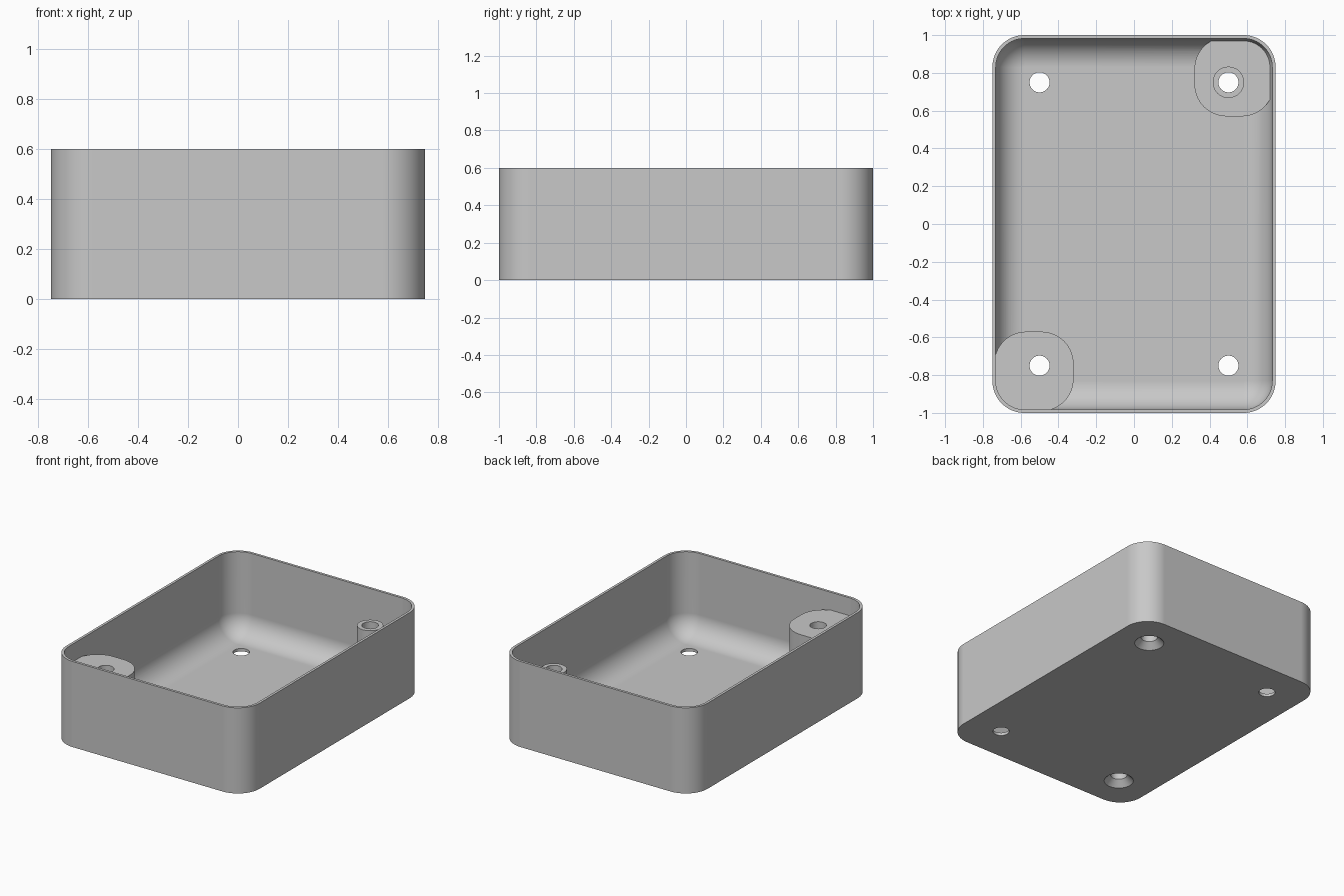
import bpy
import bmesh
from math import sin, cos, pi

HALF_X, HALF_Y, HEIGHT = 0.75, 1.0, 0.6
CORNER, WALL, FLOOR, FILLET = 0.17, 0.018, 0.02, 0.15
POST_TOP, LOW_TOP = 0.475, 0.11
BORE, SINK = 0.053, 0.095
STEPS = 16

cube = bpy.data.objects.get("Cube")
if cube:
    bpy.data.objects.remove(cube, do_unlink=True)

grey = bpy.data.materials.new("plain grey")
grey.use_nodes = True
colour = (0.58, 0.58, 0.58, 1)
grey.diffuse_color = colour
grey.node_tree.nodes["Principled BSDF"].inputs["Base Color"].default_value = colour


def rounded_rect(cx, cy, hx, hy, r, z):
    """Ring of points around a rectangle with round corners."""
    ring = []
    for q, (sx, sy) in enumerate([(1, 1), (-1, 1), (-1, -1), (1, -1)]):
        for i in range(STEPS + 1):
            a = (q + i / STEPS) * pi / 2
            ring.append((cx + sx * (hx - r) + r * cos(a),
                         cy + sy * (hy - r) + r * sin(a), z))
    return ring


def circle(cx, cy, r, z, n=48):
    return [(cx + r * cos(2 * pi * i / n), cy + r * sin(2 * pi * i / n), z)
            for i in range(n)]


def loft(name, rings):
    """Closed solid through rings stacked from bottom to top."""
    bm = bmesh.new()
    loops = [[bm.verts.new(p) for p in ring] for ring in rings]
    n = len(loops[0])
    for low, high in zip(loops, loops[1:]):
        for i in range(n):
            j = (i + 1) % n
            bm.faces.new((low[i], low[j], high[j], high[i]))
    bm.faces.new(loops[0][::-1])
    bm.faces.new(loops[-1])
    bmesh.ops.recalc_face_normals(bm, faces=bm.faces)
    mesh = bpy.data.meshes.new(name)
    bm.to_mesh(mesh)
    bm.free()
    mesh.materials.append(grey)
    obj = bpy.data.objects.new(name, mesh)
    bpy.context.collection.objects.link(obj)
    return obj


def activate(obj):
    bpy.ops.object.select_all(action="DESELECT")
    obj.select_set(True)
    bpy.context.view_layer.objects.active = obj


def combine(target, tool, operation):
    """Apply a boolean and discard the helper solid."""
    tool.hide_render = True
    mod = target.modifiers.new(operation.lower(), "BOOLEAN")
    mod.operation, mod.solver, mod.object = operation, "EXACT", tool
    activate(target)
    bpy.ops.object.modifier_apply(modifier=mod.name)
    bpy.data.objects.remove(tool, do_unlink=True)


# Outer shell
tray = loft("tray", [rounded_rect(0, 0, HALF_X, HALF_Y, CORNER, z)
                     for z in (0, HEIGHT)])

# Cavity with a rounded transition from floor to walls
rings = []
for i in range(STEPS + 1):
    a = i / STEPS * pi / 2
    inset = FILLET * (1 - sin(a))
    rings.append(rounded_rect(0, 0, HALF_X - WALL - inset, HALF_Y - WALL - inset,
                              CORNER - WALL - inset, FLOOR + FILLET * (1 - cos(a))))
rings.append(rounded_rect(0, 0, HALF_X - WALL, HALF_Y - WALL, CORNER - WALL, HEIGHT + 0.1))
combine(tray, loft("cavity_cutter", rings), "DIFFERENCE")

# Corner blocks: a tall one at the front, a low one with a tube at the back
for side, top in ((-1, POST_TOP), (1, LOW_TOP)):
    block = loft("corner_block", [rounded_rect(side * 0.53, side * 0.78, 0.21, 0.21, CORNER, z)
                                  for z in (0.008, top)])
    combine(tray, block, "UNION")
tube = loft("screw_tube", [circle(0.5, 0.75, 0.083, z) for z in (0.06, POST_TOP)])
combine(tray, tube, "UNION")

# Through holes, countersunk from below under the two posts
for sx in (-1, 1):
    for sy in (-1, 1):
        profile = [(BORE, -0.1), (BORE, HEIGHT + 0.1)]
        if sx == sy:
            profile = [(SINK + 0.02, -0.02), (BORE, SINK - BORE), (BORE, HEIGHT + 0.1)]
        cutter = loft("hole_cutter", [circle(sx * 0.5, sy * 0.75, r, z) for r, z in profile])
        combine(tray, cutter, "DIFFERENCE")

# Smooth curves, crisp edges
activate(tray)
bpy.ops.object.shade_smooth_by_angle(angle=pi / 6)
weighted = tray.modifiers.new("even_shading", "WEIGHTED_NORMAL")
weighted.keep_sharp = True
